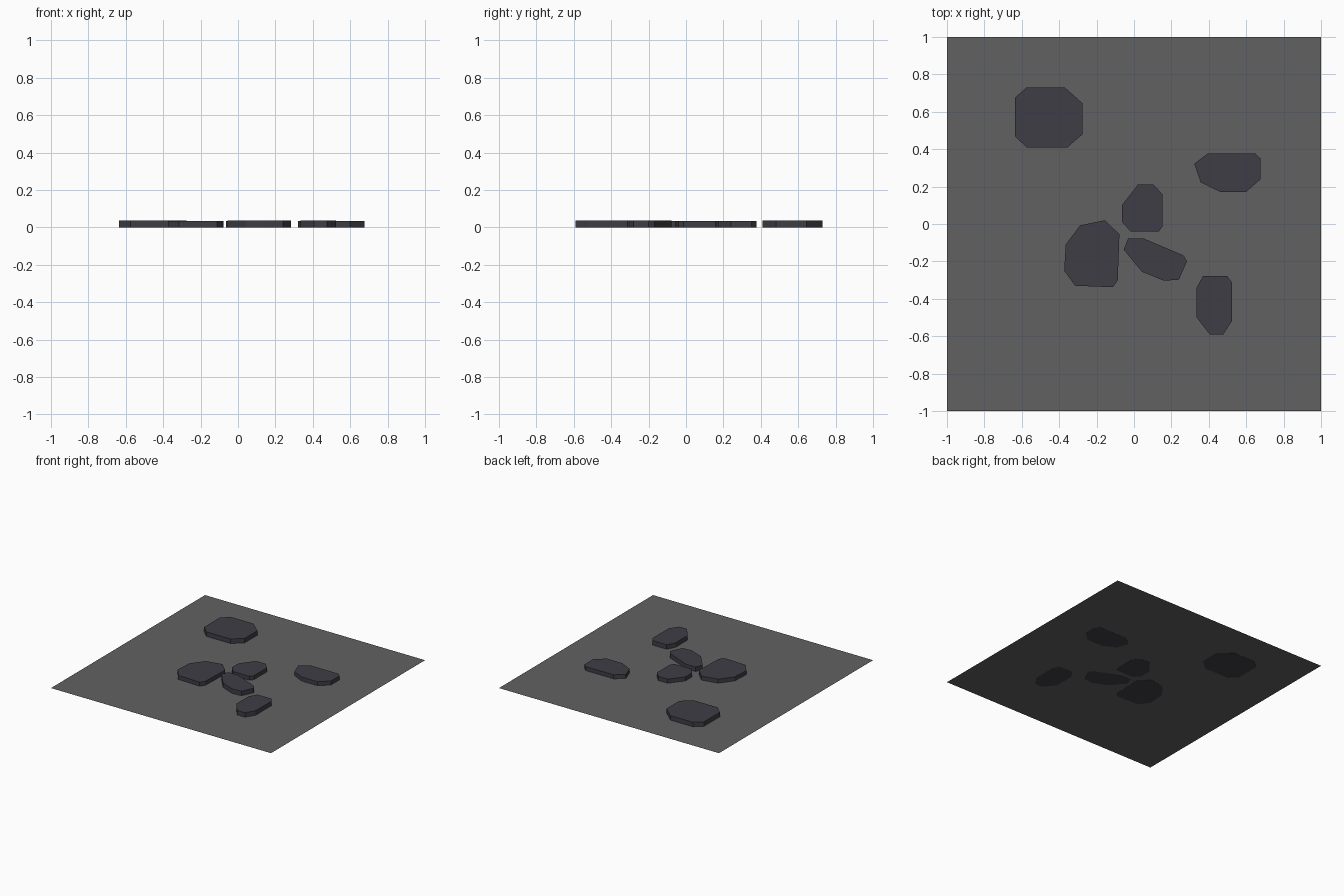
import bpy, bmesh

if "Cube" in bpy.data.objects:
    bpy.data.objects.remove(bpy.data.objects["Cube"])


def material(name, color):
    m = bpy.data.materials.new(name)
    m.diffuse_color = (*color, 1)
    m.use_nodes = True
    m.node_tree.nodes["Principled BSDF"].inputs["Base Color"].default_value = m.diffuse_color
    return m


def slab(name, outline, height, z, mat):
    """Flat polygon, extruded up when height is given."""
    bm = bmesh.new()
    face = bm.faces.new([bm.verts.new((x, y, z)) for x, y in outline])
    if height:
        top = bmesh.ops.extrude_face_region(bm, geom=[face], use_keep_orig=True)["geom"]
        verts = [g for g in top if isinstance(g, bmesh.types.BMVert)]
        bmesh.ops.translate(bm, vec=(0, 0, height), verts=verts)
        bmesh.ops.recalc_face_normals(bm, faces=bm.faces)
    mesh = bpy.data.meshes.new(name)
    bm.to_mesh(mesh)
    bm.free()
    mesh.materials.append(mat)
    obj = bpy.data.objects.new(name, mesh)
    bpy.context.collection.objects.link(obj)
    return obj


ground_grey = material("ground_grey", (0.12, 0.12, 0.12))
stone_grey = material("stone_grey", (0.051, 0.047, 0.061))

# Ground sheet, just above the stone undersides
slab("ground", [(-1, -1), (1, -1), (1, 1), (-1, 1)], 0, 0.001, ground_grey)

# Paving stones: height and eight-sided outline
stones = {
    "stone_back_left": (0.038, [(-.575, .73), (-.37, .73), (-.275, .645), (-.275, .48),
                                (-.355, .41), (-.575, .41), (-.637, .47), (-.637, .675)]),
    "stone_back_right": (0.034, [(.395, .377), (.647, .377), (.677, .35), (.677, .24),
                                 (.60, .172), (.46, .172), (.357, .222), (.322, .322)]),
    "stone_centre": (0.034, [(.02, .21), (.105, .21), (.153, .158), (.153, -.013),
                             (.132, -.04), (-.018, -.04), (-.065, .012), (-.065, .10)]),
    "stone_left": (0.034, [(-.155, .02), (-.078, -.055), (-.087, -.302), (-.113, -.338),
                           (-.315, -.33), (-.373, -.25), (-.365, -.11), (-.288, -.007)]),
    "stone_middle": (0.038, [(-.032, -.078), (.053, -.078), (.265, -.168), (.283, -.20),
                             (.24, -.298), (.16, -.303), (.042, -.255), (-.055, -.137)]),
    "stone_front_right": (0.038, [(.37, -.277), (.497, -.277), (.523, -.312), (.523, -.52),
                                  (.476, -.592), (.406, -.592), (.335, -.50), (.335, -.34)]),
}
for name, (height, outline) in stones.items():
    slab(name, outline, height, 0, stone_grey)
